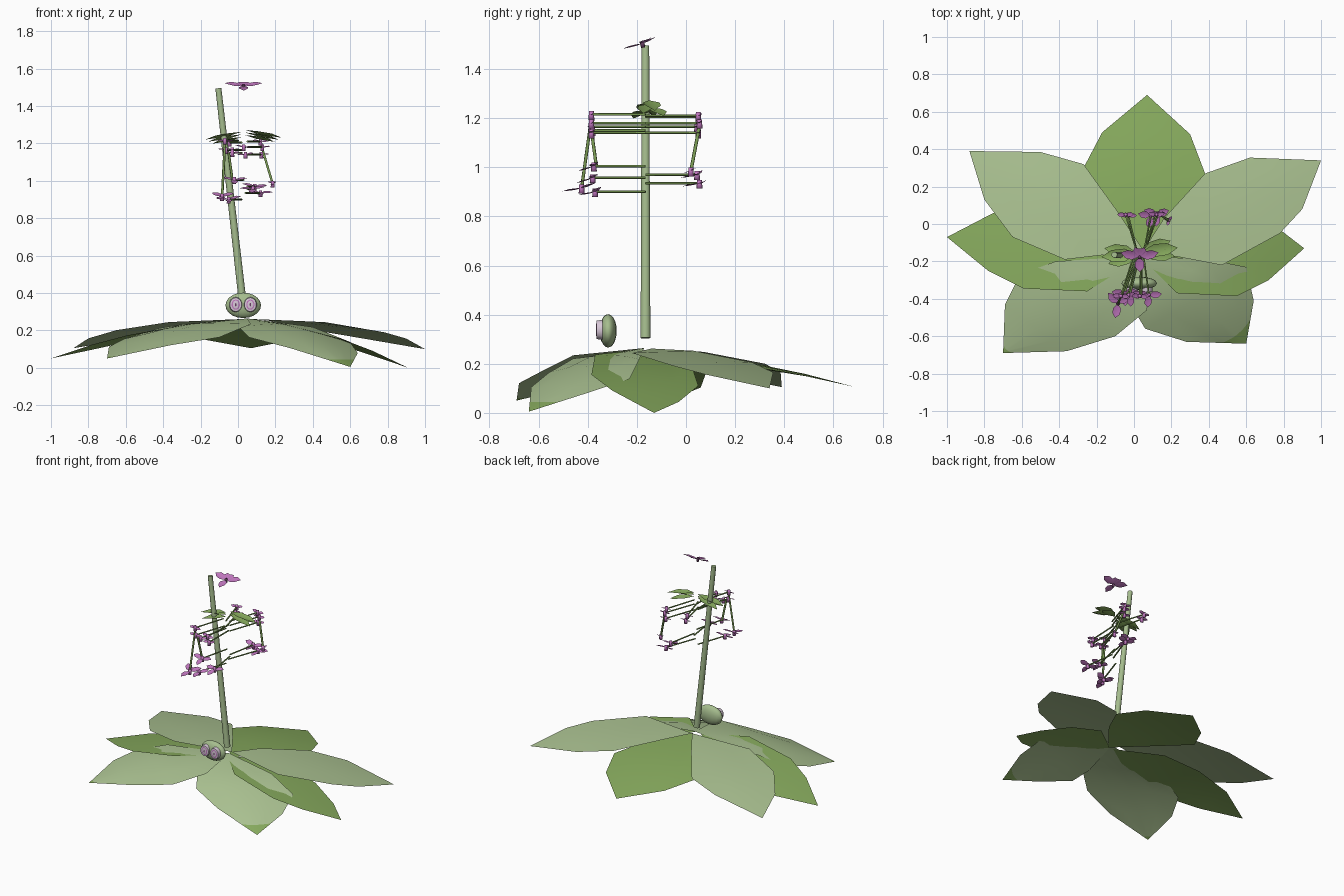
import bpy, bmesh, math, random
from mathutils import Vector, Matrix

if "Cube" in bpy.data.objects:
    bpy.data.objects.remove(bpy.data.objects["Cube"])

random.seed(4)


def material(name, rgb):
    m = bpy.data.materials.new(name)
    m.diffuse_color = (*rgb, 1)
    m.use_nodes = True
    m.node_tree.nodes["Principled BSDF"].inputs["Base Color"].default_value = m.diffuse_color
    return m


SAGE = material("sage green", (0.40, 0.53, 0.28))
LEAF = material("leaf green", (0.24, 0.40, 0.11))
STALK = material("stalk green", (0.20, 0.34, 0.09))
STEM = material("stem green", (0.38, 0.51, 0.27))
PINK = material("orchid pink", (0.52, 0.18, 0.51))
PLUM = material("plum", (0.14, 0.05, 0.13))
LILAC = material("pale lilac", (0.68, 0.57, 0.68))


def finish(bm, name, mats, smooth=True):
    me = bpy.data.meshes.new(name)
    bm.to_mesh(me)
    bm.free()
    for m in mats:
        me.materials.append(m)
    for p in me.polygons:
        p.use_smooth = smooth
    ob = bpy.data.objects.new(name, me)
    bpy.context.collection.objects.link(ob)
    return ob


def smooth_by_angle(ob):
    bpy.ops.object.select_all(action='DESELECT')
    bpy.context.view_layer.objects.active = ob
    ob.select_set(True)
    bpy.ops.object.shade_smooth_by_angle(angle=math.radians(65))


def rod(bm, a, b, r1, r2, sides=6, mat=0):
    a, b = Vector(a), Vector(b)
    d = b - a
    mtx = Matrix.Translation((a + b) / 2) @ d.to_track_quat('Z', 'Y').to_matrix().to_4x4()
    n = len(bm.faces)
    bmesh.ops.create_cone(bm, cap_ends=True, segments=sides, radius1=r1, radius2=r2,
                          depth=d.length, matrix=mtx)
    bm.faces.ensure_lookup_table()
    for f in bm.faces[n:]:
        f.material_index = mat


def blade(bm, base, yaw, length, width, pitch, tilt=0):
    """Small folded petal or leaflet, pointed at both ends; tilt leans it to the front."""
    mtx = (Matrix.Translation(base) @ Matrix.Rotation(tilt, 4, 'X')
           @ Matrix.Rotation(yaw, 4, 'Z') @ Matrix.Rotation(-pitch, 4, 'Y'))

    def v(x, y, z):
        return bm.verts.new(mtx @ Vector((x * length, y * width, z * length)))
    root, tip = v(0, 0, 0), v(1, 0, -.04)
    mid = [v(.35, 0, -.05), v(.7, 0, -.05)]
    for s in (1, -1):
        e = [v(.35, s * .45, .02), v(.7, s * .42, .02)]
        for loop in ((root, mid[0], e[0]), (mid[0], mid[1], e[1], e[0]), (mid[1], tip, e[1])):
            bm.faces.new(loop[::-1] if s < 0 else loop)


def big_leaf(name, base, tip, left, right, slope, arch, mat, tip_z=None, droop=1.8):
    """Drooping leaf: edge points in plan, height from droop, side slope and arch."""
    base, tip = Vector(base), Vector(tip)
    axis = tip.xy - base.xy
    length = axis.length
    u = axis.normalized()
    n = Vector((-u.y, u.x))
    bm = bmesh.new()

    def vert(p):
        rel = Vector(p) - base.xy
        t, w = max(0, rel.dot(u) / length), rel.dot(n)
        k = min(1, t * 2.5)
        z = base.z - (base.z - tip.z) * t ** droop - k * (slope * w + arch * w * w)
        return bm.verts.new((*p, z))
    root, end = bm.verts.new(base), bm.verts.new(tip)
    rows = []
    for l, r in zip(left, right):
        l, r = Vector(l), Vector(r)
        m = base.xy + u * ((l + r) / 2 - base.xy).dot(u)
        rows.append([vert(p) for p in (l, (l + m) / 2, m, (m + r) / 2, r)])
    rows = [[root] * 5] + rows + [[end] * 5]
    for a, b in zip(rows, rows[1:]):
        for i in range(4):
            bm.faces.new(list(dict.fromkeys((a[i], a[i + 1], b[i + 1], b[i]))))
    if tip_z:
        bmesh.ops.bisect_plane(bm, geom=bm.verts[:] + bm.edges[:] + bm.faces[:],
                               plane_co=(0, 0, tip_z), plane_no=(0, 0, 1))
        for f in bm.faces:
            f.material_index = int(f.calc_center_median().z < tip_z)
    bm.normal_update()
    for f in bm.faces:
        if f.normal.z < 0:
            f.normal_flip()
    finish(bm, name, [mat, LEAF])


# Rosette of large leaves
big_leaf("back_leaf", (.07, -.18, .245), (.07, .69, .105),
         [(-.15, .08), (-.27, .30), (-.17, .49)], [(.26, .05), (.38, .27), (.30, .48)], 0, .15, LEAF)
big_leaf("left_leaf", (.02, -.19, .256), (-1.0, -.07, .05),
         [(-.25, -.36), (-.59, -.345), (-.78, -.25)], [(-.25, .02), (-.5, .08), (-.75, .06)],
         -.06, .12, LEAF, None, 1.5)
big_leaf("right_leaf", (.05, -.19, .256), (.91, -.13, 0),
         [(.3, .02), (.58, .05), (.78, -.03)], [(.23, -.37), (.55, -.385), (.72, -.30)],
         .06, .12, LEAF, None, 1.5)
big_leaf("back_left_leaf", (.05, -.14, .262), (-.88, .39, .105),
         [(-.37, -.19), (-.65, -.07), (-.8, .13)], [(-.09, .07), (-.27, .32), (-.5, .385)], -.05, .15, SAGE)
big_leaf("back_right_leaf", (.05, -.14, .262), (1.0, .34, .10),
         [(.16, .03), (.38, .27), (.62, .355)], [(.47, -.22), (.78, -.05), (.9, .08)], .05, .15, SAGE)
big_leaf("front_left_leaf", (.05, -.17, .264), (-.70, -.69, .05),
         [(.07, -.46), (-.10, -.60), (-.36, -.68)], [(-.42, -.2), (-.61, -.27), (-.69, -.43)],
         .1, .45, SAGE, .06)
big_leaf("front_right_leaf", (.05, -.17, .264), (.6, -.64, .005),
         [(.4, -.19), (.6, -.23), (.64, -.41)], [(.0, -.46), (.06, -.56), (.28, -.63)],
         -.1, .45, SAGE, .045)

# Leaning main stem
bm = bmesh.new()
rod(bm, (.03, -.165, .305), (-.105, -.165, 1.495), .021, .016, 10)
smooth_by_angle(finish(bm, "main_stem", [STEM]))

# Flattened round bud with two eyes, each a disc with inset rings
bm = bmesh.new()
bmesh.ops.create_uvsphere(bm, u_segments=16, v_segments=10, radius=1,
                          matrix=Matrix.Translation((.028, -.317, .334)) @ Matrix.Diagonal((.095, .035, .068, 1)))
finish(bm, "bud_body", [STEM])
for side, x in (("left", -.012), ("right", .066)):
    bm = bmesh.new()
    bmesh.ops.create_cone(bm, cap_ends=True, segments=14, radius1=.037, radius2=.034, depth=.024,
                          matrix=Matrix.Translation((x, -.352, .338)) @ Matrix.Diagonal((.95, 1, 1.1, 1))
                          @ Matrix.Rotation(math.pi / 2, 4, 'X'))
    face = min(bm.faces, key=lambda f: f.calc_center_median().y)
    for thick, mat in ((.010, 1), (.006, 0), (.012, 2)):
        bmesh.ops.inset_region(bm, faces=[face], thickness=thick, depth=.001)
        face.material_index = mat
    smooth_by_angle(finish(bm, side + "_eye", [LILAC, PINK, PLUM]))

# Two fans of leaflets
for side, base, yaw in (("left", (.02, -.16, 1.262), math.pi + .08), ("right", (.04, -.15, 1.272), .12)):
    bm = bmesh.new()
    for i, turn in enumerate((0, -.25, .25)):
        p = Vector(base) - Vector((0, 0, .014 * i))
        blade(bm, p, yaw + turn, .2 - .015 * i, .075, -.17)
    finish(bm, side + "_leaflets", [LEAF])

# Top flower, leaning to the front
bm = bmesh.new()
c = Vector((.03, -.175, 1.505))
for deg, ln in ((270, .085), (15, .105), (165, .105), (65, .06), (115, .06)):
    blade(bm, c, math.radians(deg), ln, .055, .12, .35)
rod(bm, c - Vector((0, 0, .018)), c + Vector((0, -.004, .008)), .008, .01, 6, 1)
finish(bm, "top_flower", [PINK, PLUM])

# Side flowers on thin stalks: start x, end point
ends = [(.0, -.07, -.385, 1.215), (.01, -.065, -.385, 1.165), (.02, -.03, -.38, 1.15),
        (.04, .03, -.385, 1.18), (.04, .04, -.385, 1.14), (.03, -.02, -.375, 1.005),
        (.05, .08, -.38, .957), (.02, -.05, -.37, .90),
        (.02, -.045, .05, 1.205), (.02, -.03, .045, 1.165), (.05, .12, .05, 1.21),
        (.05, .13, .055, 1.18), (.05, .125, .05, 1.14), (.05, .09, .045, .97), (.04, .12, .055, .935)]
stalks, flowers = bmesh.new(), bmesh.new()


def side_flower(p, size, yaws):
    p = Vector(p)
    rod(flowers, p - Vector((0, 0, .022)), p + Vector((0, 0, .014)), .012, .010, 6, 0)
    for yaw in yaws:
        blade(flowers, p, yaw + random.uniform(-.2, .2), size, size * .6, random.uniform(0, .25), .3)


for x0, x, y, z in ends:
    rod(stalks, (x0, -.165, z), (x, y, z), .005, .005)
    low = z < 1.05
    side_flower((x, y, z), .07 if low else .045, (.1, 3.0, 4.6) if low else (0, 3.1))

# Drooping stalks with a flower at the lower end
for a, b, size in (((-.07, -.385, 1.2), (-.085, -.425, .915), .08),
                   ((-.05, -.385, 1.15), (-.03, -.365, 1.005), 0),
                   ((.13, .055, 1.17), (.185, .02, .985), .03)):
    rod(stalks, a, b, .007, .007)
    if size:
        side_flower(b, size, (2.4, .8, 4.7))
smooth_by_angle(finish(stalks, "flower_stalks", [STALK]))
finish(flowers, "side_flowers", [PINK])
